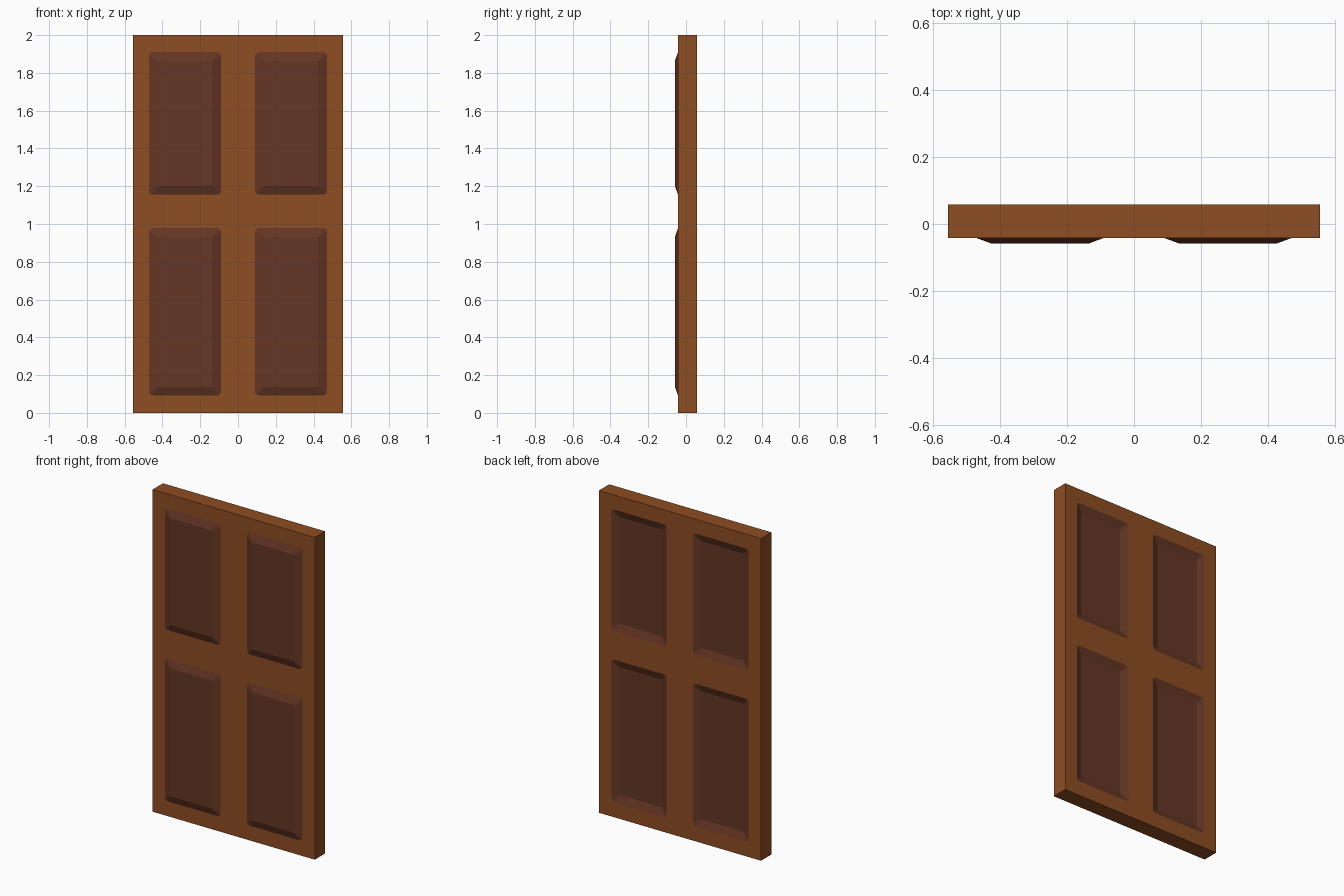
import bpy, bmesh

if "Cube" in bpy.data.objects:
    bpy.data.objects.remove(bpy.data.objects["Cube"])

W, H = 0.557, 2.0               # half width, height
FRONT, BACK = -0.042, 0.059     # slab faces
DEPTH, INSET = 0.017, 0.046     # panel relief and bevel width
PANELS = [(cx, z0, z1) for z0, z1 in ((0.092, 0.978), (1.155, 1.91))
          for cx in (-0.281, 0.281)]
PW = 0.19                       # panel half width


def material(name, col):
    m = bpy.data.materials.new(name)
    m.diffuse_color = (*col, 1)
    m.use_nodes = True
    m.node_tree.nodes["Principled BSDF"].inputs["Base Color"].default_value = m.diffuse_color
    return m


oak = material("warm brown wood", (0.27, 0.075, 0.016))
dark = material("dark brown wood", (0.13, 0.037, 0.018))


def outline(cx, z0, z1, y, inset, cut):
    """Rectangle with small clipped corners, in the plane y."""
    a, b, c, d = cx - PW + inset, cx + PW - inset, z0 + inset, z1 - inset
    pts = [(a + cut, c), (b - cut, c), (b, c + cut), (b, d - cut),
           (b - cut, d), (a + cut, d), (a, d - cut), (a, c + cut)]
    return [(x, y, z) for x, z in pts]


def ring(bm, pts):
    vs = [bm.verts.new(p) for p in pts]
    return vs, [bm.edges.new((vs[i], vs[i - 1])) for i in range(len(vs))]


def finish(bm, name, mat):
    me = bpy.data.meshes.new(name)
    bm.to_mesh(me)
    bm.free()
    me.materials.append(mat)
    ob = bpy.data.objects.new(name, me)
    bpy.context.collection.objects.link(ob)


# Door slab: closed box whose back face has four openings
bm = bmesh.new()
rect = [(-W, 0), (W, 0), (W, H), (-W, H)]
f, _ = ring(bm, [(x, FRONT, z) for x, z in rect])
b, edges = ring(bm, [(x, BACK, z) for x, z in rect])
bm.faces.new(f)
for i in range(4):
    bm.faces.new((f[i - 1], b[i - 1], b[i], f[i])).normal_update()
for p in PANELS:
    edges += ring(bm, outline(*p, BACK, 0, 0.014))[1]
bmesh.ops.triangle_fill(bm, edges=edges, use_beauty=True, normal=(0, 1, 0))
# orient every face outward
for face in bm.faces:
    face.normal_update()
    c = face.calc_center_median()
    n = face.normal
    if n.x * c.x + n.y * c.y + n.z * (c.z - H / 2) < 0:
        face.normal_flip()
finish(bm, "door_slab", oak)

# Raised panels on the front, matching sunken panels on the back
for side, y in (("front", FRONT), ("back", BACK)):
    for i, p in enumerate(PANELS):
        bm = bmesh.new()
        o, _ = ring(bm, outline(*p, y, 0, 0.014))
        n, _ = ring(bm, outline(*p, y - DEPTH, INSET, 0.004))
        faces = [bm.faces.new(n)]
        for k in range(8):
            faces.append(bm.faces.new((o[k - 1], o[k], n[k], n[k - 1])))
        want = -1 if side == "front" else 1
        for face in faces:
            face.normal_update()
            if face.normal.y * want < 0:
                face.normal_flip()
        finish(bm, f"{side}_panel_{i + 1}", dark)
